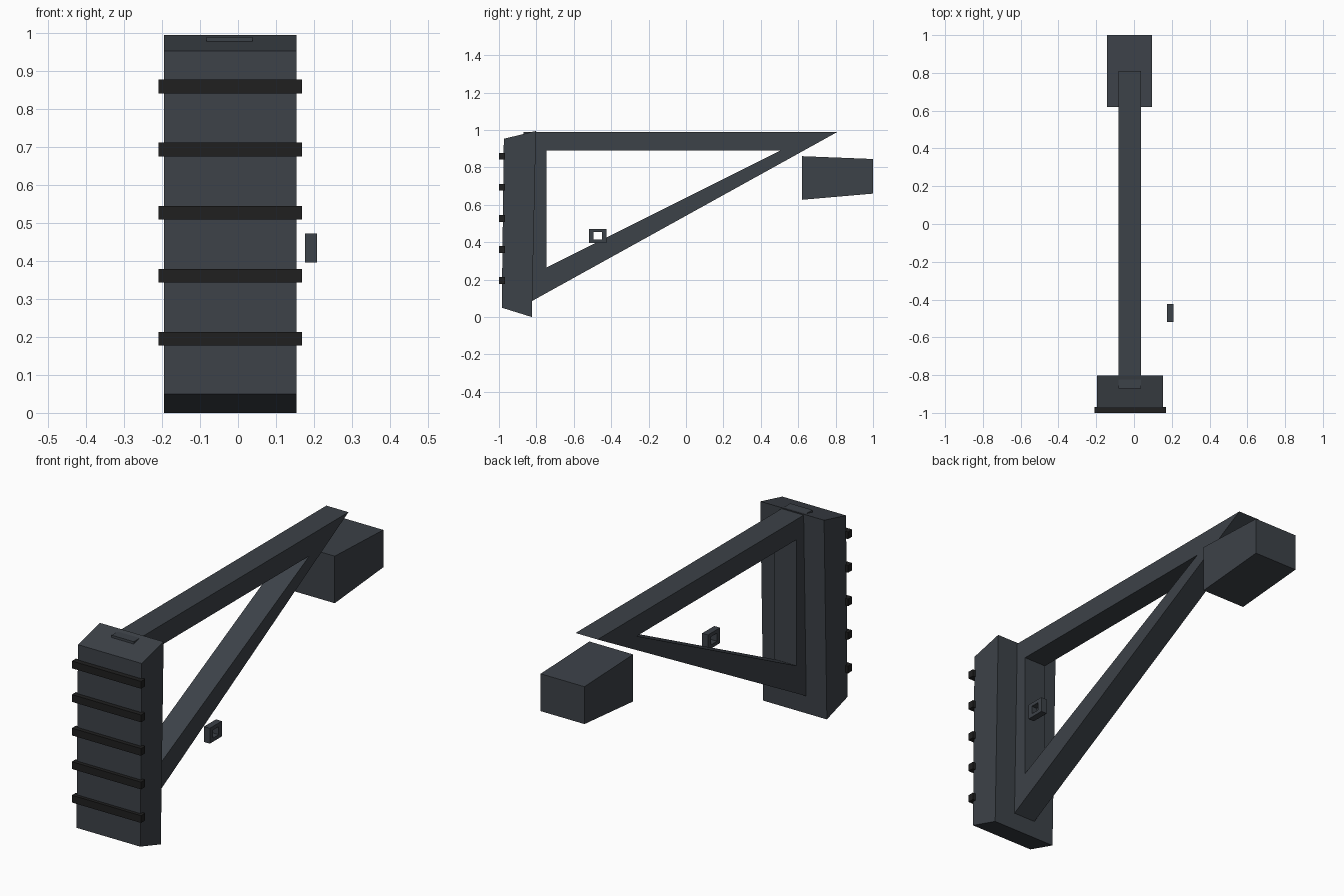
import bpy

if "Cube" in bpy.data.objects:
    bpy.data.objects.remove(bpy.data.objects["Cube"])

def material(name, rgb):
    m = bpy.data.materials.new(name)
    m.diffuse_color = (*rgb, 1)
    m.use_nodes = True
    m.node_tree.nodes["Principled BSDF"].inputs["Base Color"].default_value = m.diffuse_color
    return m

SLATE = material("dark slate", (0.046, 0.054, 0.065))
RUBBER = material("black rubber", (0.014, 0.014, 0.014))

def finish(name, verts, faces, mat):
    me = bpy.data.meshes.new(name)
    me.from_pydata(verts, [], faces)
    me.materials.append(mat)
    ob = bpy.data.objects.new(name, me)
    bpy.context.collection.objects.link(ob)
    return ob

def prism(name, profile, x0, x1, mat):
    """Extrude a counter-clockwise (y, z) outline from x0 to x1."""
    n = len(profile)
    verts = [(x, y, z) for x in (x0, x1) for y, z in profile]
    faces = [tuple(reversed(range(n))), tuple(range(n, 2 * n))]
    faces += [(i, (i + 1) % n, (i + 1) % n + n, i + n) for i in range(n)]
    return finish(name, verts, faces, mat)

def ring(name, outer, inner, x0, x1, mat):
    """Extrude a frame between two matching counter-clockwise (y, z) loops."""
    n = len(outer)
    verts = [(x, y, z) for x in (x0, x1) for loop in (outer, inner) for y, z in loop]
    faces = []
    for i in range(n):
        j = (i + 1) % n
        faces += [(i, n + i, n + j, j),
                  (2 * n + i, 2 * n + j, 3 * n + j, 3 * n + i),
                  (i, j, 2 * n + j, 2 * n + i),
                  (n + i, 3 * n + i, 3 * n + j, n + j)]
    return finish(name, verts, faces, mat)

def rect(y0, y1, z0, z1):
    return [(y0, z0), (y1, z0), (y1, z1), (y0, z1)]

# Shoulder pad with sloped ends
prism("butt_pad", [(-0.985, 0.05), (-0.824, 0.0), (-0.802, 0.995), (-0.974, 0.953)],
      -0.195, 0.154, SLATE)

# Grip ribs across the pad
for i in range(5):
    z = 0.195 + i * 0.1662
    prism(f"grip_rib_{i + 1}", rect(-1.0, -0.968, z - 0.018, z + 0.018),
          -0.21, 0.169, RUBBER)

# Open triangular frame
ring("triangle_frame", [(-0.87, 0.06), (0.81, 0.99), (-0.87, 0.99)],
     [(-0.745, 0.266), (0.505, 0.89), (-0.745, 0.89)], -0.083, 0.038, SLATE)

# Tapered mounting block
prism("mounting_block", [(0.62, 0.627), (1.0, 0.66), (1.0, 0.845), (0.62, 0.86)],
      -0.144, 0.096, SLATE)

# Small strap loop beside the frame
ring("strap_loop", rect(-0.518, -0.424, 0.396, 0.472),
     rect(-0.494, -0.448, 0.414, 0.454), 0.176, 0.208, SLATE)
